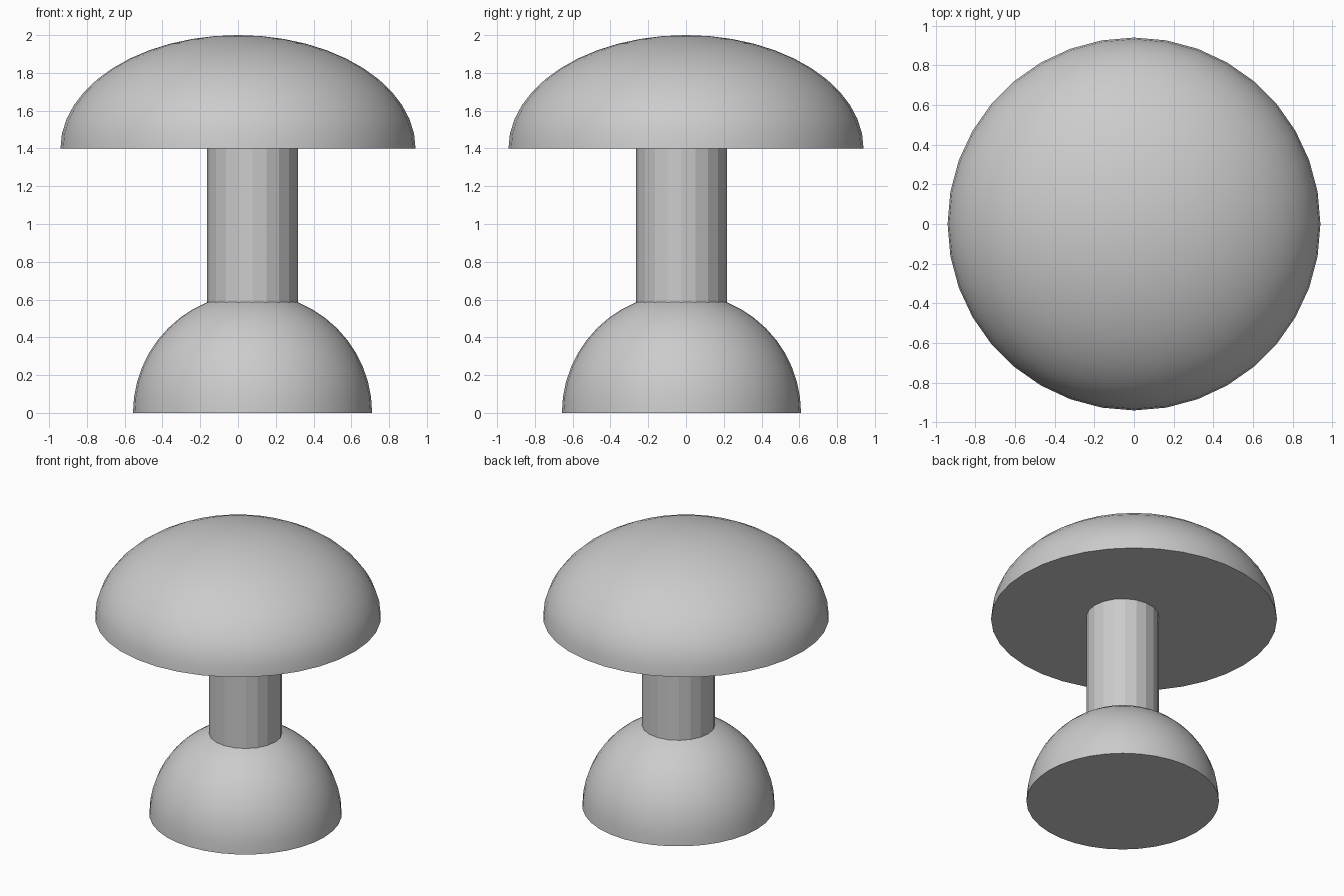
import bpy
import math
from mathutils import Vector

default = bpy.data.objects.get("Cube")
if default:
    bpy.data.objects.remove(default, do_unlink=True)

grey = bpy.data.materials.new("plain grey")
grey.use_nodes = True
grey.diffuse_color = (0.6, 0.6, 0.6, 1)
grey.node_tree.nodes["Principled BSDF"].inputs["Base Color"].default_value = (0.6, 0.6, 0.6, 1)


def dome(name, centre, radius, height, segments=36, rings=12):
    """Closed half ellipsoid standing on its flat side."""
    verts, faces = [], []
    for r in range(rings):
        lift = math.pi / 2 * r / rings
        for s in range(segments):
            turn = math.tau * s / segments
            verts.append((radius * math.cos(lift) * math.cos(turn),
                          radius * math.cos(lift) * math.sin(turn),
                          height * math.sin(lift)))
    verts.append((0, 0, height))
    for s in range(segments):
        n = (s + 1) % segments
        for r in range(rings - 1):
            a, b = r * segments, (r + 1) * segments
            faces.append((a + s, a + n, b + n, b + s))
        top = (rings - 1) * segments
        faces.append((top + s, top + n, len(verts) - 1))
    faces.append(tuple(reversed(range(segments))))
    mesh = bpy.data.meshes.new(name)
    mesh.from_pydata(verts, [], faces)
    mesh.materials.append(grey)
    obj = bpy.data.objects.new(name, mesh)
    obj.location = centre
    bpy.context.collection.objects.link(obj)
    # Smooth dome with a crisp rim
    bpy.ops.object.select_all(action="DESELECT")
    obj.select_set(True)
    bpy.context.view_layer.objects.active = obj
    bpy.ops.object.shade_smooth_by_angle(angle=math.radians(40))
    return obj


# Foot and stem share an axis that is slightly off the cap's centre
axis = Vector((0.077, -0.024, 0))
dome("base", axis, 0.633, 0.633)
dome("cap", (0, 0, 1.4), 0.94, 0.6)

# Faceted stem, sunk into the base and meeting the cap's underside
low, high = 0.5, 1.4
bpy.ops.mesh.primitive_cylinder_add(
    vertices=20, radius=0.24, depth=high - low,
    location=axis + Vector((0, 0, (low + high) / 2)))
stem = bpy.context.object
stem.name = "stem"
stem.data.materials.append(grey)
